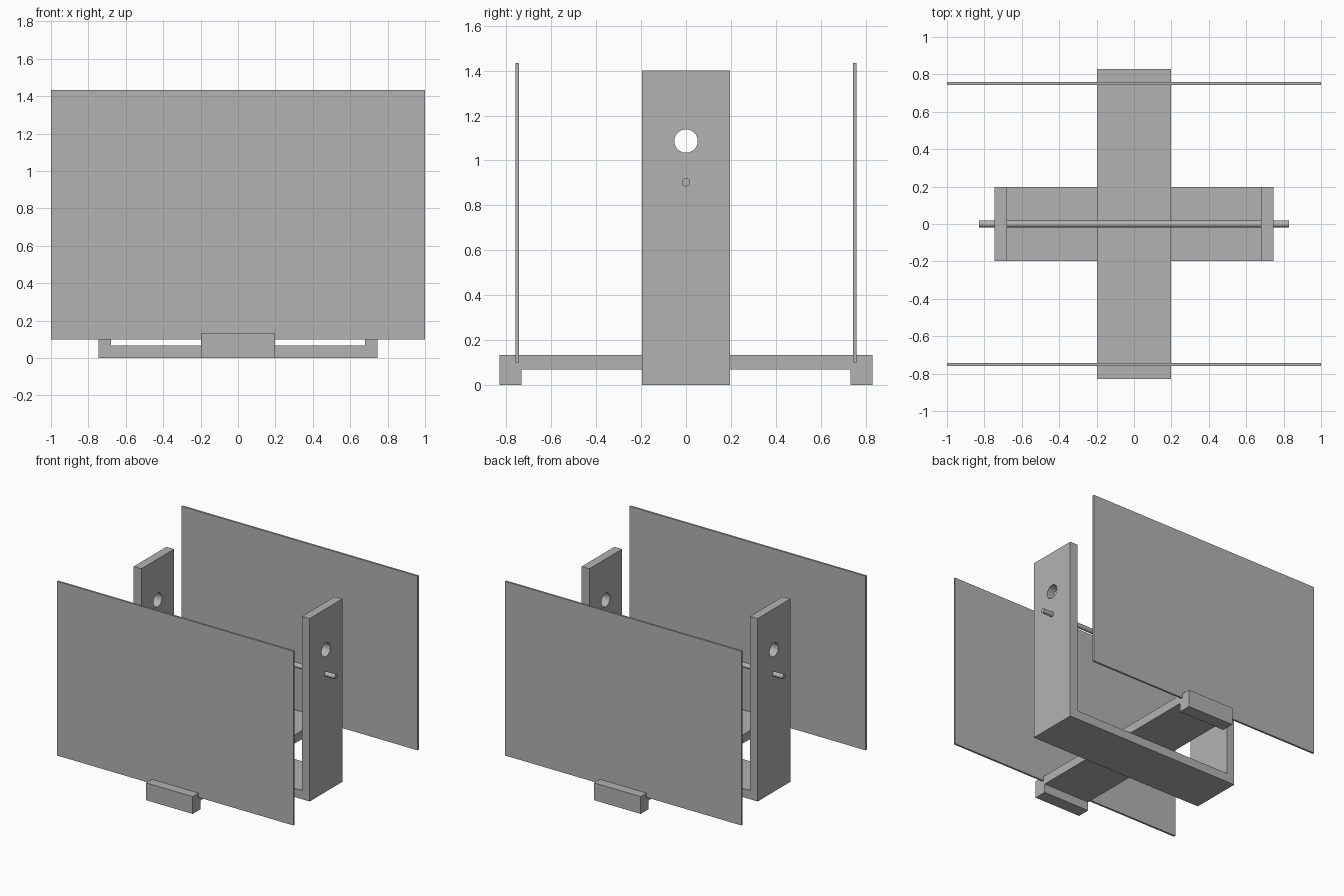
import bpy
import bmesh
from mathutils import Vector

default = bpy.data.objects.get("Cube")
if default:
    bpy.data.objects.remove(default, do_unlink=True)

grey = bpy.data.materials.new("plain grey")
grey.use_nodes = True
colour = (0.45, 0.45, 0.45, 1)
grey.diffuse_color = colour
grey.node_tree.nodes["Principled BSDF"].inputs["Base Color"].default_value = colour


def extrude_profile(name, points, axis, half):
    """Extrude a closed (horizontal, z) profile symmetrically along x or y."""
    bm = bmesh.new()
    place = (lambda u, z: (u, -half, z)) if axis == "y" else (lambda u, z: (-half, u, z))
    face = bm.faces.new([bm.verts.new(place(u, z)) for u, z in points])
    new = bmesh.ops.extrude_face_region(bm, geom=[face])["geom"]
    shift = Vector((0, 2 * half, 0) if axis == "y" else (2 * half, 0, 0))
    bmesh.ops.translate(bm, vec=shift, verts=[v for v in new if isinstance(v, bmesh.types.BMVert)])
    bmesh.ops.recalc_face_normals(bm, faces=bm.faces)
    mesh = bpy.data.meshes.new(name)
    bm.to_mesh(mesh)
    bm.free()
    mesh.materials.append(grey)
    obj = bpy.data.objects.new(name, mesh)
    bpy.context.collection.objects.link(obj)
    return obj


def rod(name, radius, length, z):
    bpy.ops.mesh.primitive_cylinder_add(vertices=48, radius=radius, depth=length,
                                        location=(0, 0, z), rotation=(0, 1.570796, 0))
    obj = bpy.context.object
    obj.name = name
    obj.data.materials.append(grey)
    return obj


def smooth(obj):
    bpy.ops.object.select_all(action="DESELECT")
    obj.select_set(True)
    bpy.context.view_layer.objects.active = obj
    bpy.ops.object.shade_smooth_by_angle(angle=0.6)


def mirrored(half):
    """Complete a half profile by reflecting it across the centre."""
    return half + [(-u, z) for u, z in reversed(half)]


# U-shaped frame with a base and two tall uprights
frame = extrude_profile("upright_frame", mirrored(
    [(0.745, 0), (0.745, 1.4), (0.68, 1.4), (0.68, 0.067)]), "y", 0.197)

# Round hole through both uprights
cutter = rod("hole_cutter", 0.052, 2, 1.086)
cutter.hide_render = True
cut = frame.modifiers.new("holes", "BOOLEAN")
cut.operation = "DIFFERENCE"
cut.solver = "EXACT"
cut.object = cutter
smooth(frame)
bpy.ops.object.modifier_apply(modifier=cut.name)
bpy.data.objects.remove(cutter, do_unlink=True)
smooth(frame)

# Crossbar lying over the base, with a foot at each end
extrude_profile("crossbar", mirrored(
    [(0.83, 0), (0.83, 0.133), (-0.83, 0.133), (-0.83, 0)][:2]
    ) [:4] + [(-0.732, 0), (-0.732, 0.067), (0.732, 0.067), (0.732, 0)], "x", 0.197)

# Axle rod passing through the uprights
smooth(rod("axle_rod", 0.018, 1.66, 0.902))

# Thin upright panels standing in the crossbar
for name, y in (("front_panel", -0.752), ("back_panel", 0.752)):
    panel = extrude_profile(name, [(-1, 0.1), (1, 0.1), (1, 1.433), (-1, 1.433)], "y", 0.0075)
    panel.location.y = y
